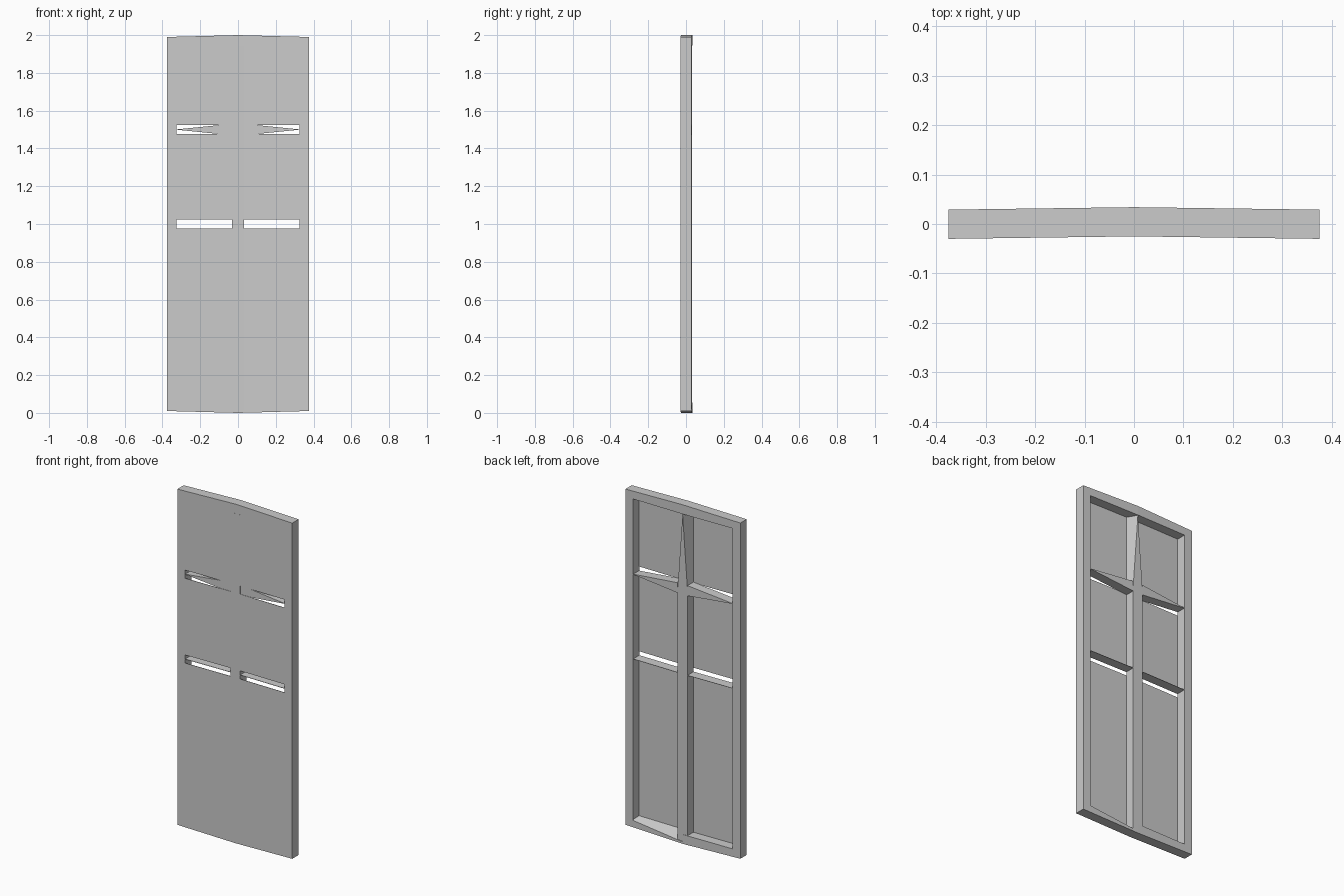
import bpy, bmesh

if "Cube" in bpy.data.objects:
    bpy.data.objects.remove(bpy.data.objects["Cube"])

W, D, B = 0.375, 0.03, 0.05      # half width, half depth, border width
C = 0.032                        # half width of the centre stile
Z0, Z1 = 0.01, 1.99              # bottom and top at the outer corners


def block(name, x, y, z, edit=None, mirror=False):
    """Box between ranges; edit moves corners; then the slight bow is applied."""
    bm = bmesh.new()
    bmesh.ops.create_cube(bm, size=1)
    for v in bm.verts:
        p = [r[0] if c < 0 else r[1] for c, r in zip(v.co, (x, y, z))]
        if edit:
            p = edit(*p)
        bow = 1 - abs(p[0]) / W
        dz = -0.01 * bow if p[2] <= Z0 else 0.01 * bow if p[2] >= Z1 else 0
        v.co = (p[0], p[1] + 0.005 * bow, p[2] + dz)
    bmesh.ops.remove_doubles(bm, verts=bm.verts, dist=1e-5)
    bmesh.ops.recalc_face_normals(bm, faces=bm.faces)
    me = bpy.data.meshes.new(name)
    bm.to_mesh(me)
    bm.free()
    ob = bpy.data.objects.new(name, me)
    bpy.context.collection.objects.link(ob)
    if mirror:
        ob.modifiers.new("mirror", 'MIRROR')
    return ob


DEPTH = (-D, D - 0.001)
xi = W - B

# Outer frame: two stiles, arched top rail, bottom rail
block("side_stile", (xi, W), DEPTH, (Z0 + 0.001, Z1 - 0.001), mirror=True)
block("top_rail", (0, W), DEPTH, (1.945, Z1), mirror=True)
block("bottom_rail_left", (-W, 0), DEPTH, (Z0, 0.055))
# the other half tapers away at the back towards the centre
block("bottom_rail_right", (0, W), DEPTH, (Z0, 0.055),
      lambda x, y, z: (x, y, 0.012 if x == 0 and y > 0 and z > Z0 else z))

# Centre stile: straight below, back face narrowing to a point above
block("centre_stile_lower", (-C, C), (-D, 0.027), (0.012, 1.5))
block("centre_stile_upper", (-C, C), (-D, 0.027), (1.5, 1.945),
      lambda x, y, z: (0 if z > 1.9 and y > 0 else x, y, z))

# Thin middle shelf and the wedge-shaped upper shelf
block("middle_shelf", (C, xi), (-D, 0.027), (0.999, 1.001), mirror=True)
block("upper_shelf", (C, xi), (-D + 0.002, 0.027), (1.47, 1.53),
      lambda x, y, z: (x, y, z if x < 0.1 else 1.5 + (z - 1.5) * 0.03),
      mirror=True)

# Front panels, leaving narrow slots at the shelves
for name, za, zb in (("lower_panel", 0.055, 0.977),
                     ("middle_panel", 1.025, 1.477),
                     ("upper_panel", 1.525, 1.945)):
    block(name, (C, xi), (-D, -D + 0.002), (za, zb), mirror=True)
